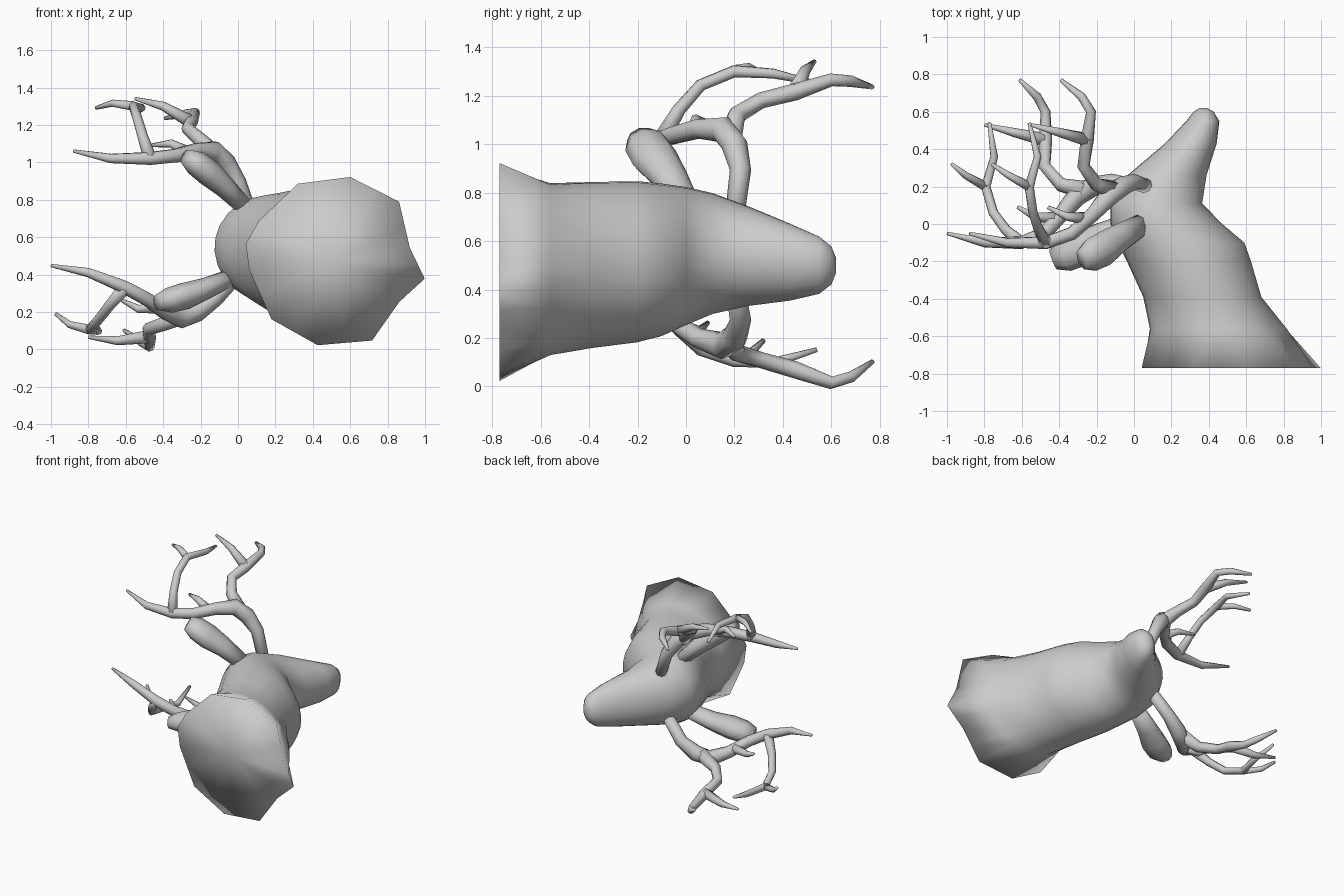
import bpy, bmesh, math
from mathutils import Matrix, Vector

cube = bpy.data.objects.get("Cube")
if cube:
    bpy.data.objects.remove(cube, do_unlink=True)

grey = bpy.data.materials.new("plain_grey")
grey.use_nodes = True
grey.diffuse_color = (0.6, 0.6, 0.6, 1)
grey.node_tree.nodes["Principled BSDF"].inputs["Base Color"].default_value = (0.6, 0.6, 0.6, 1)

# Animal frame: x = sideways, y = forward, z = crown; the trophy lies rolled on its side
roll = math.radians(11)
s, c = math.sin(roll), math.cos(roll)
FRAME = Matrix(((s, 0, -c, 0.37), (0, 1, 0, 0), (c, 0, s, 0.5), (0, 0, 0, 1)))


def loft(bm, rings):
    """Skin a list of equal-sized point rings with quads and close both ends with fans."""
    rows = [[bm.verts.new(p) for p in ring] for ring in rings]
    n = len(rows[0])
    for a, b in zip(rows, rows[1:]):
        for i in range(n):
            bm.faces.new((a[i], a[(i + 1) % n], b[(i + 1) % n], b[i]))
    caps = [bm.faces.new(rows[0][::-1]), bm.faces.new(rows[-1])]
    bmesh.ops.poke(bm, faces=caps)


def tube(bm, path, sides=8, flat=1.0):
    """Sweep a round section along (x, y, z, radius) points."""
    pts = [Vector(p[:3]) for p in path]
    rings, side = [], None
    for i, p in enumerate(pts):
        t = (pts[min(i + 1, len(pts) - 1)] - pts[max(i - 1, 0)]).normalized()
        ref = side if side else Vector((0, 1, 0))
        side = (ref - t * ref.dot(t)).normalized()
        up = t.cross(side)
        r = path[i][3]
        rings.append([p + side * (r * flat * math.cos(k * math.tau / sides))
                      + up * (r * math.sin(k * math.tau / sides)) for k in range(sides)])
    loft(bm, rings)


def finish(name, bm, mirrored=False):
    bmesh.ops.recalc_face_normals(bm, faces=bm.faces)
    for f in bm.faces:
        f.smooth = True
    me = bpy.data.meshes.new(name)
    bm.to_mesh(me)
    bm.free()
    me.materials.append(grey)
    ob = bpy.data.objects.new(name, me)
    bpy.context.collection.objects.link(ob)
    ob.matrix_world = FRAME
    if mirrored:
        ob.modifiers.new("other_side", "MIRROR")


# Head and neck: angular mounting rim, then oval sections (y, top, bottom, half width)
half = [(0, .335), (.132, .29), (.369, .123), (.458, -.146), (.378, -.427), (.148, -.53), (0, -.64)]
rim = half + [(-x, z) for x, z in half[-2:0:-1]]
rim_ring = []
for (x, z), (x2, z2) in zip(rim, rim[1:] + rim[:1]):
    rim_ring += [(x, -.77, z), ((x + x2) / 2, -.77, (z + z2) / 2)]
sections = [(-.56, .285, -.45, .355), (-.39, .32, -.31, .345), (-.2, .41, -.255, .333),
            (-.1, .46, -.22, .314), (0, .5, -.1, .285), (.11, .5, .01, .25),
            (.26, .41, -.015, .205), (.43, .205, -.07, .16), (.55, .09, -.085, .12),
            (.6, .05, -.055, .08), (.62, .02, -.02, .03)]
rings = [rim_ring]
for y, top, low, w in sections:
    rings.append([(w * math.sin(k * math.tau / 24), y,
                   (top + low) / 2 + (top - low) / 2 * math.cos(k * math.tau / 24)) for k in range(24)])
bm = bmesh.new()
loft(bm, rings)
finish("head_and_neck", bm)

# Ears: broad and blunt ended
bm = bmesh.new()
tube(bm, [(.18, .0, .36, .045), (.275, -.07, .5, .058), (.335, -.13, .6, .072),
          (.375, -.165, .68, .068), (.398, -.19, .74, .042)], flat=1.35)
finish("ears", bm, True)

# Antlers: trunk with forward beam, rear beam and tines
fork = (.584, .45, .745, .036)
rear = (.351, -.1, .924, .036)
crook = (.609, .2, 1.066, .026)
branches = [
    [(.14, .2, .33, .04), (.315, .225, .437, .044), (.405, .2, .522, .055), (.455, .15, .6, .056),
     (.44, .05, .688, .042), (.393, -.05, .79, .038), rear, (.311, -.1, 1.13, .026),
     (.312, -.05, 1.334, .009)],
    [(.42, .18, .56, .05), (.5, .21, .678, .038), (.546, .31, .758, .034), fork,
     (.637, .6, .735, .027), (.622, .68, .783, .024), (.577, .77, .887, .01)],
    [fork, (.639, .49, .909, .024), (.65, .53, 1.064, .009)],
    [rear, (.461, -.03, .986, .028), (.556, .06, 1.035, .026), crook,
     (.608, .36, 1.02, .021), (.56, .54, 1.056, .01)],
    [crook, (.603, .26, 1.177, .019), (.561, .32, 1.26, .01)],
    [(.42, .03, .726, .034), (.451, .04, .831, .022), (.422, .09, .928, .01)],
]
bm = bmesh.new()
for path in branches:
    tube(bm, path)
finish("antlers", bm, True)
